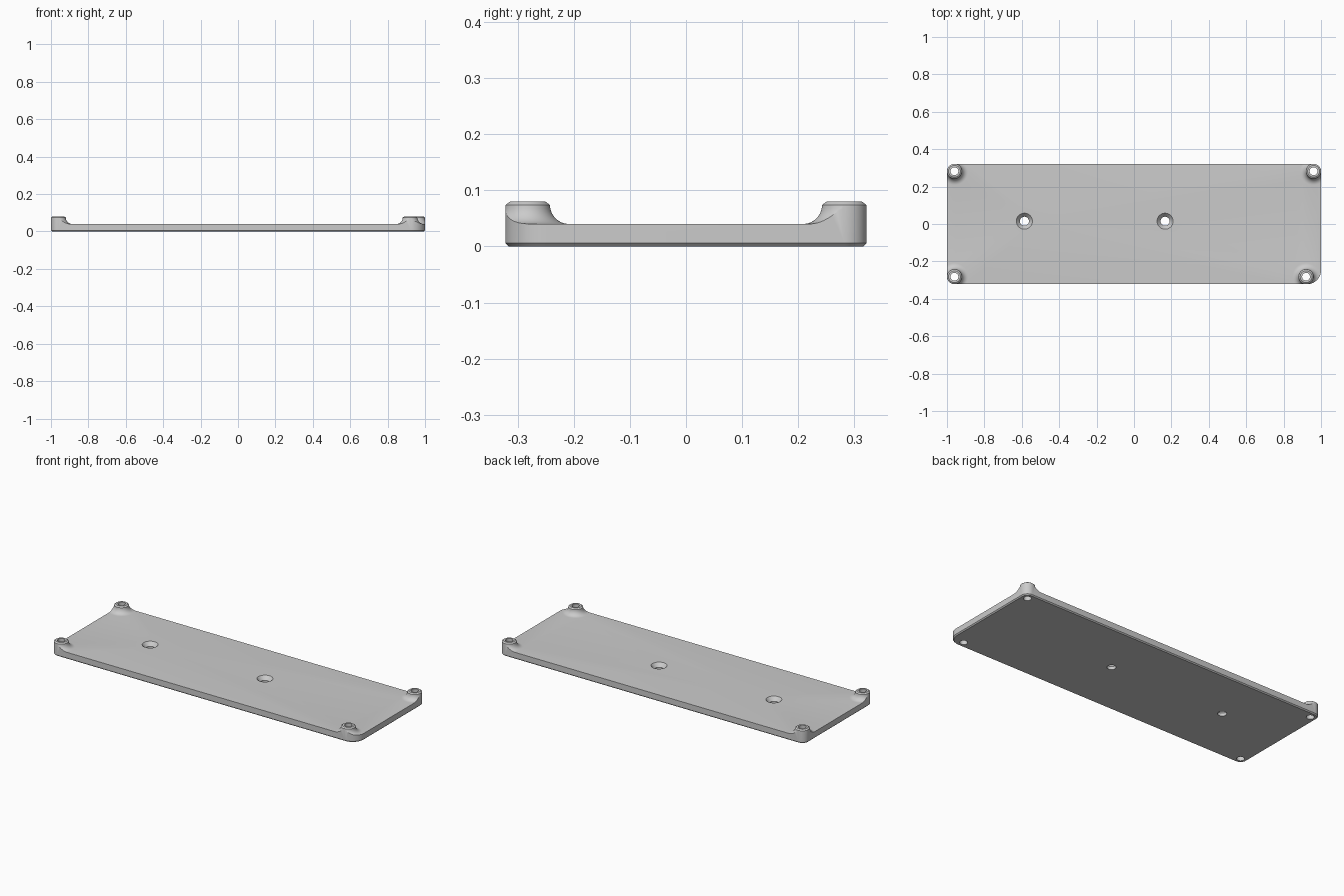
import bpy, bmesh
from math import sin, cos, pi

if "Cube" in bpy.data.objects:
    bpy.data.objects.remove(bpy.data.objects["Cube"], do_unlink=True)

HX, HY, PLATE_Z, TOP_Z = 1.0, 0.322, 0.04, 0.08
BOSSES = [(-0.96, 0.282), (0.96, 0.282), (-0.96, -0.282), (0.92, -0.282)]
SCREWS = [(-0.586, 0.015), (0.166, 0.015)]

grey = bpy.data.materials.new("plain grey")
grey.use_nodes = True
colour = (0.6, 0.6, 0.6, 1)
grey.diffuse_color = colour
grey.node_tree.nodes["Principled BSDF"].inputs["Base Color"].default_value = colour


def loft(name, rings):
    """Closed solid skinned through rings of equal point count."""
    bm = bmesh.new()
    loops = [[bm.verts.new(p) for p in ring] for ring in rings]
    n = len(loops[0])
    for a, b in zip(loops, loops[1:]):
        for i in range(n):
            j = (i + 1) % n
            bm.faces.new((a[i], a[j], b[j], b[i]))
    bm.faces.new(loops[0][::-1])
    bm.faces.new(loops[-1])
    bmesh.ops.recalc_face_normals(bm, faces=bm.faces)
    mesh = bpy.data.meshes.new(name)
    bm.to_mesh(mesh)
    bm.free()
    ob = bpy.data.objects.new(name, mesh)
    bpy.context.collection.objects.link(ob)
    mesh.materials.append(grey)
    return ob


def lathe(name, centre, profile, n=64):
    """Round solid from (radius, height) pairs."""
    return loft(name, [[(centre[0] + r * cos(2 * pi * (i + 0.5) / n),
                         centre[1] + r * sin(2 * pi * (i + 0.5) / n), z)
                        for i in range(n)] for r, z in profile])


def outline(inset, z, seg=14):
    """Rounded plate outline; the front left corner is rounder."""
    pts = []
    corners = [(1, 1, 0.04), (-1, 1, 0.04), (-1, -1, 0.04), (1, -1, 0.075)]
    for k, (sx, sy, r) in enumerate(corners):
        for i in range(seg + 1):
            a = (k + i / seg) * pi / 2
            pts.append((sx * (HX - r) + (r - inset) * cos(a),
                        sy * (HY - r) + (r - inset) * sin(a), z))
    return pts


def boolean(target, other, operation):
    mod = target.modifiers.new(operation.lower(), "BOOLEAN")
    mod.operation, mod.solver, mod.object = operation, "EXACT", other
    bpy.context.view_layer.objects.active = target
    bpy.ops.object.modifier_apply(modifier=mod.name)
    bpy.data.objects.remove(other, do_unlink=True)


# Oversized slab, later trimmed to the rounded outline
slab = [(-1.2, -0.5), (1.2, -0.5), (1.2, 0.5), (-1.2, 0.5)]
plate = loft("mounting_plate", [[(x, y, z) for x, y in slab] for z in (-0.05, PLATE_Z)])

# Corner bosses: concave flare, straight collar and chamfered rim
R, F = 0.0396, 0.034
flare = [(R + F - F * sin(t * pi / 16), PLATE_Z + F - F * cos(t * pi / 16))
         for t in range(9)]
boss = [(R + F, 0.02)] + flare + [(R - 0.008, TOP_Z)]
for c in BOSSES:
    boolean(plate, lathe("boss", c, boss), "UNION")

# Trim to the outline with a small chamfer under the edge
trim = loft("trim", [outline(0.006, 0), outline(0, 0.006), outline(0, 0.2)])
boolean(plate, trim, "INTERSECT")

# Straight boss holes and countersunk screw holes
for c in BOSSES:
    boolean(plate, lathe("bore", c, [(0.021, -0.1), (0.021, 0.2)], 32), "DIFFERENCE")
for c in SCREWS:
    sink = [(0.024, -0.1), (0.024, 0.018), (0.043, PLATE_Z), (0.043, 0.1)]
    boolean(plate, lathe("countersink", c, sink, 48), "DIFFERENCE")

# Smooth curves, crisp edges
bpy.ops.object.select_all(action="DESELECT")
plate.select_set(True)
bpy.context.view_layer.objects.active = plate
bpy.ops.object.shade_smooth_by_angle(angle=pi / 6)
